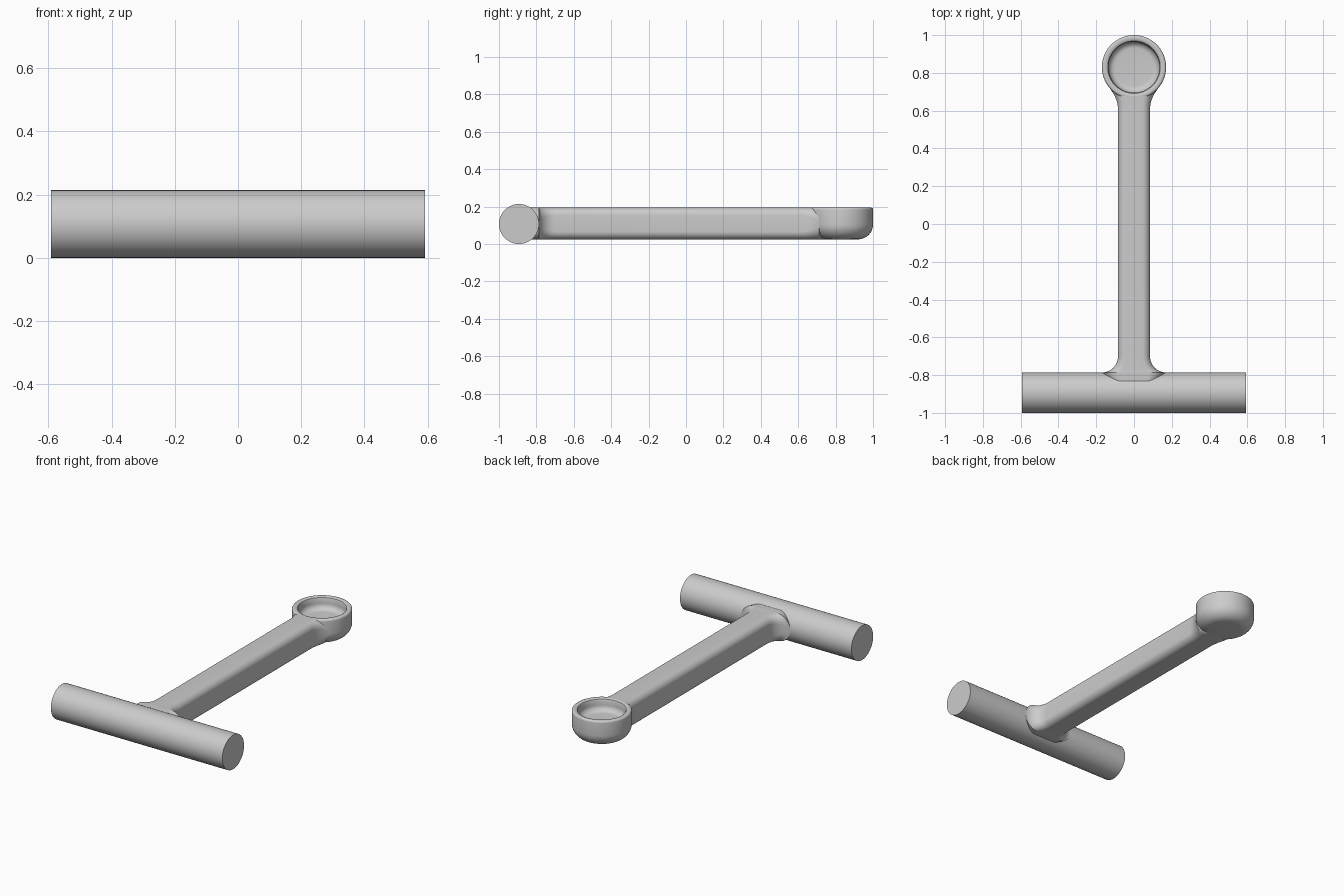
import bpy, bmesh, math
from mathutils import Vector

cube = bpy.data.objects.get("Cube")
if cube:
    bpy.data.objects.remove(cube, do_unlink=True)

GREY = (0.6, 0.6, 0.6, 1)
metal = bpy.data.materials.new("plain_grey")
metal.use_nodes = True
metal.diffuse_color = GREY
metal.node_tree.nodes["Principled BSDF"].inputs["Base Color"].default_value = GREY

BAR_R, BAR_Y, BAR_HALF = 0.107, -0.893, 0.592
CUP_Y, CUP_R = 0.83, 0.17
LOW, TOP = 0.025, 0.195
MID, HALF_H = (LOW + TOP) / 2, (TOP - LOW) / 2
WIDTH, CORNER, FLARE = 0.085, 0.042, 0.085


def loft(name, rings, cap_start=True, cap_end=True):
    """Skin a list of equal-length closed rings and shade them smoothly."""
    bm = bmesh.new()
    loops = [[bm.verts.new(p) for p in ring] for ring in rings]
    n = len(loops[0])
    for a, b in zip(loops, loops[1:]):
        for i in range(n):
            j = (i + 1) % n
            bm.faces.new((a[i], a[j], b[j], b[i]))
    if cap_start:
        bm.faces.new(loops[0][::-1])
    if cap_end:
        bm.faces.new(loops[-1])
    bmesh.ops.recalc_face_normals(bm, faces=bm.faces)
    mesh = bpy.data.meshes.new(name)
    bm.to_mesh(mesh)
    bm.free()
    mesh.materials.append(metal)
    obj = bpy.data.objects.new(name, mesh)
    bpy.context.collection.objects.link(obj)
    smooth(obj)
    return obj


def smooth(obj):
    bpy.ops.object.select_all(action='DESELECT')
    obj.select_set(True)
    bpy.context.view_layer.objects.active = obj
    bpy.ops.object.shade_smooth_by_angle(angle=math.radians(35))


def arc(cx, cz, r, start, end, steps=8):
    angles = [math.radians(start + (end - start) * i / steps) for i in range(steps + 1)]
    return [(cx + r * math.cos(a), cz + r * math.sin(a)) for a in angles]


def lathe(name, profile, steps=72):
    """Revolve (radius, height) points about the cup axis."""
    turns = [2 * math.pi * i / steps for i in range(steps)]
    return loft(name, [[Vector((r * math.cos(a), CUP_Y + r * math.sin(a), z))
                        for a in turns] for r, z in profile])


def section(y, half_w, corner):
    """Rounded rectangle across the shank."""
    ring = []
    for q, (sx, sz) in enumerate([(1, 1), (-1, 1), (-1, -1), (1, -1)]):
        ring += arc(sx * (half_w - corner), MID + sz * (HALF_H - corner),
                    corner, 90 * q, 90 * q + 90)
    return [Vector((x, y, z)) for x, z in ring]


# Crossbar handle
bpy.ops.mesh.primitive_cylinder_add(vertices=72, radius=BAR_R, depth=2 * BAR_HALF,
                                    location=(0, BAR_Y, BAR_R),
                                    rotation=(0, math.pi / 2, 0))
bar = bpy.context.object
bar.name = "crossbar_handle"
bar.data.materials.append(metal)
smooth(bar)

# Cup with rounded underside, rolled rim and shallow recess
recess = arc(0.135, TOP - 0.012, 0.012, 90, 0, 4)
recess = [(0.282 - r, z) for r, z in recess]
recess = [(0.147, TOP), (0.139, TOP - 0.005), (0.135, TOP - 0.015)] \
    + arc(0.1, TOP - 0.04, 0.035, 0, -90)
outside = arc(CUP_R - 0.08, LOW + 0.08, 0.08, -90, 0, 12) \
    + arc(CUP_R - 0.012, TOP - 0.012, 0.012, 0, 90, 5)
lathe("cup", outside + recess)

# Shank, flaring in fillets into the crossbar and the cup
root_y = BAR_Y + BAR_R
rings = [section(BAR_Y, WIDTH, CORNER)]
for i in range(13):
    a = math.pi / 2 * i / 12
    grow = 1 - math.sin(a)
    rings.append(section(root_y + FLARE * (1 - math.cos(a)), WIDTH + FLARE * grow,
                         CORNER + (HALF_H - CORNER - 0.001) * grow))
for i in range(9):
    t = i / 8
    rings.append(section(0.61 + 0.1 * t, WIDTH + 0.037 * t ** 2, CORNER + 0.03 * t ** 2))
rings.append(section(0.75, 0.09, 0.07))
shank = loft("shank", rings)

# Clear the shank out of the cup recess
cutter = lathe("recess_cutter", [(0.11, TOP - 0.09), (0.15, TOP - 0.06), (0.15, TOP + 0.05)])
cutter.hide_render = True
cut = shank.modifiers.new("recess_cut", 'BOOLEAN')
cut.operation = 'DIFFERENCE'
cut.solver = 'EXACT'
cut.object = cutter
bpy.context.view_layer.objects.active = shank
bpy.ops.object.modifier_apply(modifier=cut.name)
bpy.data.objects.remove(cutter, do_unlink=True)
smooth(shank)
